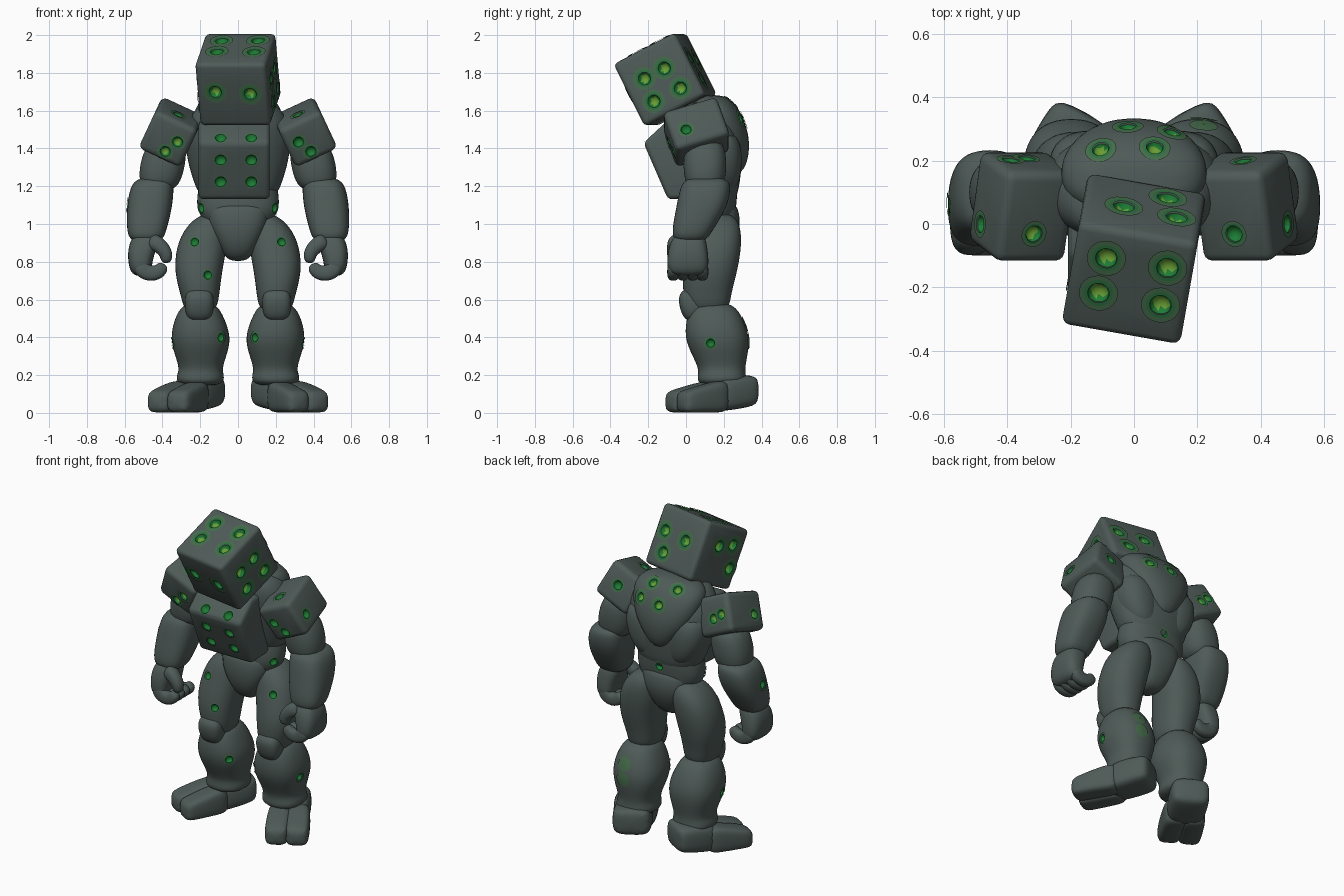
import bpy, bmesh
from math import sin, cos, pi, radians, copysign
from mathutils import Vector, Matrix
from mathutils.bvhtree import BVHTree

if "Cube" in bpy.data.objects:
    bpy.data.objects.remove(bpy.data.objects["Cube"])


def material(name, rgb):
    m = bpy.data.materials.new(name)
    m.use_nodes = True
    m.diffuse_color = (*rgb, 1)
    m.node_tree.nodes["Principled BSDF"].inputs["Base Color"].default_value = (*rgb, 1)
    return m


MATS = [material("dark_stone", (0.078, 0.105, 0.098)),
        material("deep_green", (0.012, 0.2, 0.035)),
        material("bright_green", (0.14, 0.34, 0.035)),
        material("green_rim", (0.025, 0.16, 0.05)),
        material("green_tint", (0.06, 0.15, 0.07))]
STONE, GREEN, GLOW, RIM, TINT = range(5)
parts = []


def make(name, bm, mods=(), closed=True):
    """Turn a bmesh into an object, apply its modifiers and give it the materials."""
    if closed:
        bmesh.ops.recalc_face_normals(bm, faces=bm.faces)
    me = bpy.data.meshes.new(name)
    bm.to_mesh(me)
    bm.free()
    for m in MATS:
        me.materials.append(m)
    ob = bpy.data.objects.new(name, me)
    bpy.context.collection.objects.link(ob)
    for kind, props in mods:
        mod = ob.modifiers.new(kind, kind)
        for key, value in props.items():
            setattr(mod, key, value)
    bake(ob)
    parts.append(ob)
    return ob


def bake(ob):
    if ob.modifiers:
        bpy.context.view_layer.update()
        deps = bpy.context.evaluated_depsgraph_get()
        me = bpy.data.meshes.new_from_object(ob.evaluated_get(deps))
        ob.modifiers.clear()
        ob.data = me


SMOOTH = [("SUBSURF", {"levels": 2})]


def loft(name, rings, side=1, power=2.4, plane="z", n=12, turn=None):
    """Skin superellipse rings (x, y, z, half width, half depth)."""
    bm = bmesh.new()
    loops = []
    pts = [Vector((side * r[0], r[1], r[2])) for r in rings]
    for i, r in enumerate(rings):
        u, v = Vector((1, 0, 0)), Vector((0, 1, 0))
        if plane == "y":
            v = Vector((0, 0, 1))
        elif plane == "bend":
            u = Vector((0, 1, 0))
            v = (pts[min(i + 1, len(pts) - 1)] - pts[max(i - 1, 0)]).normalized().cross(u)
        ring = []
        for k in range(n):
            a = 2 * pi * (k + 0.5) / n
            c, s = (copysign(abs(f) ** (2 / power), f) for f in (cos(a), sin(a)))
            ring.append(bm.verts.new(pts[i] + u * c * r[3] + v * s * r[4]))
        loops.append(ring)
    for a, b in zip(loops, loops[1:]):
        for k in range(n):
            bm.faces.new((a[k], a[(k + 1) % n], b[(k + 1) % n], b[k]))
    bm.faces.new(loops[0])
    bm.faces.new(loops[-1])
    if turn:
        bm.transform(turn)
    return make(name, bm, SMOOTH)


def box(name, centre, size, pitch, yaw=0, roll=0, bevel=0.025):
    rot = (Matrix.Rotation(radians(yaw), 4, "Z") @ Matrix.Rotation(radians(roll), 4, "Y")
           @ Matrix.Rotation(radians(pitch), 4, "X"))
    bm = bmesh.new()
    bmesh.ops.create_cube(bm, size=1, matrix=Matrix.Translation(centre) @ rot @ Matrix.Diagonal((*size, 1)))
    return make(name, bm, [("BEVEL", {"width": bevel, "segments": 3})])


def slab(name, profile, x, half, bevel):
    """Extrude a side profile of (y, z) points across the body."""
    bm = bmesh.new()
    a, b = ([bm.verts.new((x + e * half, *p)) for p in profile] for e in (-1, 1))
    bm.faces.new(a)
    bm.faces.new(b)
    for k in range(len(a)):
        bm.faces.new((a[k - 1], a[k], b[k], b[k - 1]))
    return make(name, bm, [("BEVEL", {"width": bevel, "segments": 3})])


VIEWS = {"front": lambda a, b: ((a, -3, b), (0, 1, 0)), "back": lambda a, b: ((a, 3, b), (0, -1, 0)),
         "left": lambda a, b: ((3, a, b), (-1, 0, 0)), "right": lambda a, b: ((-3, a, b), (1, 0, 0)),
         "top": lambda a, b: ((a, b, 3), (0, 0, -1))}
tint_bm = bmesh.new()


def surface(ob):
    return BVHTree.FromPolygons([v.co for v in ob.data.vertices], [p.vertices for p in ob.data.polygons])


def look(tree, view, a, b):
    """Point and normal where a straight sight line meets the surface."""
    start, aim = VIEWS[view](a, b)
    return tree.ray_cast(Vector(start), Vector(aim))[:2]


def tint(tree, hit, normal, radii, colours):
    """Thin tinted collars hugging the surface."""
    u = normal.orthogonal().normalized()
    w = normal.cross(u)
    rings = []
    for rad in radii:
        ring = []
        for k in range(20):
            t = 2 * pi * k / 20
            q, qn, _, _ = tree.find_nearest(hit + (u * cos(t) + w * sin(t)) * rad)
            ring.append(tint_bm.verts.new(q + qn * 0.005))
        rings.append(ring)
    for p, q, colour in zip(rings, rings[1:], colours):
        for k in range(20):
            j = (k + 1) % 20
            tint_bm.faces.new((p[k], q[k], q[j], p[j])).material_index = colour


def pips(ob, spots, r=0.028, glow=False, halo=0.0):
    """Carve round green dimples at the given (view, a, b) spots."""
    bm = bmesh.new()
    tree = surface(ob)
    for spot in spots:
        hit, normal = look(tree, *spot)
        if hit is None:
            continue
        centre = hit + normal * r * 0.25
        before = set(bm.faces)
        bmesh.ops.create_icosphere(bm, subdivisions=2, radius=r, matrix=Matrix.Translation(centre))
        for f in set(bm.faces) - before:
            deep = (f.calc_center_median() - centre).dot(normal) < -0.7 * r
            f.material_index = GLOW if glow and deep else GREEN
        if halo:
            tint(tree, hit, normal, (r * 0.95, r * 0.6 + halo * 0.4, halo), (RIM, TINT))
    cutter = make("pip_cutter", bm)
    parts.remove(cutter)
    cutter.hide_render = True
    mod = ob.modifiers.new("dimples", "BOOLEAN")
    mod.operation, mod.solver, mod.object = "DIFFERENCE", "EXACT", cutter
    bake(ob)
    bpy.data.objects.remove(cutter)


# head: a tilted die
head = box("head", (0, -0.11, 1.765), (0.38, 0.37, 0.37), 27, yaw=-10)
pips(head, [("front", -0.12, 1.7), ("front", 0.065, 1.69),
            ("top", -0.087, -0.106), ("top", 0.106, -0.137), ("top", -0.112, -0.216), ("top", 0.084, -0.254),
            ("left", -0.22, 1.77), ("left", -0.115, 1.825), ("left", -0.17, 1.65), ("left", -0.03, 1.72),
            ("right", -0.18, 1.8), ("right", -0.07, 1.83), ("right", -0.15, 1.66),
            ("back", -0.033, 1.87), ("back", 0.134, 1.88), ("back", 0.106, 1.77)], 0.036, True, 0.062)
loft("neck", [(0, 0.06, 1.5, 0.13, 0.12), (0, 0.03, 1.6, 0.12, 0.11), (0, -0.02, 1.7, 0.1, 0.1)])

# torso
loft("torso", [(0, 0.16, 1.1, 0.19, 0.11), (0, 0.15, 1.22, 0.245, 0.14), (0, 0.135, 1.38, 0.29, 0.175),
               (0, 0.11, 1.52, 0.29, 0.18), (0, 0.08, 1.62, 0.23, 0.14), (0, 0.08, 1.65, 0.16, 0.09)])
shield = loft("back_shield", [(0, 0.205, 1.25, 0.05, 0.09), (0, 0.2, 1.34, 0.13, 0.135),
                              (0, 0.195, 1.45, 0.21, 0.15), (0, 0.16, 1.58, 0.25, 0.145),
                              (0, 0.14, 1.645, 0.22, 0.115), (0, 0.13, 1.685, 0.13, 0.07)])
pips(shield, [("top", -0.105, 0.235), ("top", 0.065, 0.24), ("back", -0.02, 1.55), ("back", 0.12, 1.56)],
     0.028, True, 0.05)
chest = slab("chest_plate", [(-0.095, 1.13), (-0.225, 1.43), (-0.1, 1.545), (0.1, 1.56), (0.1, 1.14)],
             -0.02, 0.188, 0.025)
pips(chest, [("front", x, z) for x in (-0.092, 0.07) for z in (1.225, 1.34, 1.455)], 0.031, halo=0.037)
belly = loft("abdomen", [(0, 0.14, 0.98, 0.15, 0.1), (0, 0.14, 1.03, 0.2, 0.12), (0, 0.14, 1.09, 0.23, 0.13),
                         (0, 0.15, 1.18, 0.22, 0.13), (0, 0.15, 1.25, 0.2, 0.12)])
pips(belly, [("front", -0.195, 1.085), ("front", 0.195, 1.085), ("back", 0, 1.14)], 0.026, halo=0.034)
loft("pelvis", [(0, 0.13, 0.8, 0.055, 0.06), (0, 0.13, 0.87, 0.1, 0.12), (0, 0.14, 0.98, 0.165, 0.155),
                (0, 0.14, 1.07, 0.175, 0.145), (0, 0.14, 1.12, 0.15, 0.12)], power=2.8)

for s, tag in ((1, "left_"), (-1, "right_")):
    loft(tag + "back_muscle", [(0.1, 0.19, 1.16, 0.06, 0.07), (0.13, 0.18, 1.25, 0.115, 0.115),
                               (0.145, 0.175, 1.38, 0.14, 0.13), (0.15, 0.16, 1.5, 0.11, 0.11)], s)

    # shoulder dice
    shoulder = box(tag + "shoulder", (s * 0.353, 0.055, 1.487), (0.245, 0.3, 0.235), 18, roll=-25 * s, bevel=0.03)
    rear = [(-0.39, 1.55), (-0.34, 1.51)] if s < 0 else [(0.345, 1.54)]
    pips(shoulder, [("front", s * 0.32, 1.435), ("front", s * 0.385, 1.385), ("top", s * 0.318, -0.03),
                    (tag[:-1], 0, 1.5)] + [("back", x, z) for x, z in rear], 0.029, s < 0, 0.043)

    # arm
    loft(tag + "upper_arm", [(0.37, 0.1, 1.46, 0.1, 0.1), (0.395, 0.1, 1.34, 0.125, 0.12),
                             (0.41, 0.1, 1.25, 0.12, 0.115), (0.42, 0.1, 1.17, 0.09, 0.09)], s)
    forearm = loft(tag + "forearm", [(0.44, 0.11, 1.25, 0.09, 0.11), (0.455, 0.105, 1.2, 0.12, 0.14),
                                     (0.468, 0.085, 1.09, 0.125, 0.14), (0.485, 0.03, 0.96, 0.108, 0.11),
                                     (0.485, 0.02, 0.9, 0.085, 0.085)], s, 2.8)
    if s < 0:
        pips(forearm, [("right", 0.06, 1.1)], 0.026, halo=0.04)

    # curled hand
    loft(tag + "palm", [(0.48, 0.02, 0.96, 0.07, 0.08), (0.505, 0.01, 0.88, 0.08, 0.105),
                        (0.52, 0.01, 0.8, 0.065, 0.115), (0.51, 0.01, 0.72, 0.055, 0.105)], s, 3)
    for i in range(4):
        y = -0.067 + i * 0.051
        loft(tag + "finger", [(0.525, y, 0.8, 0.034, 0.044), (0.505, y, 0.75, 0.035, 0.05),
                              (0.455, y, 0.735, 0.035, 0.048), (0.41, y, 0.75, 0.034, 0.042),
                              (0.39, y, 0.79, 0.028, 0.03)], s, 2.8, "bend", 8)
    loft(tag + "thumb", [(0.475, -0.045, 0.92, 0.05, 0.05), (0.415, -0.06, 0.89, 0.045, 0.047),
                         (0.375, -0.065, 0.84, 0.04, 0.04), (0.38, -0.065, 0.79, 0.028, 0.028)],
         s, 2.4, "bend", 8)

    # leg
    thigh = loft(tag + "thigh", [(0.13, 0.17, 1.06, 0.06, 0.08), (0.165, 0.165, 0.99, 0.115, 0.13),
                                 (0.193, 0.155, 0.88, 0.14, 0.145), (0.212, 0.125, 0.74, 0.13, 0.15),
                                 (0.2, 0.11, 0.62, 0.105, 0.13), (0.2, 0.12, 0.52, 0.085, 0.11)], s)
    pips(thigh, [("front", s * 0.23, 0.905)] + ([("front", -0.16, 0.73)] if s < 0 else []), 0.024, halo=0.03)
    loft(tag + "knee", [(0.205, 0.04, 0.66, 0.055, 0.05), (0.205, 0.03, 0.62, 0.08, 0.075),
                        (0.205, 0.035, 0.55, 0.08, 0.07), (0.205, 0.05, 0.48, 0.06, 0.055)], s, 3)
    shin = loft(tag + "lower_leg", [(0.2, 0.14, 0.59, 0.08, 0.1), (0.205, 0.15, 0.52, 0.13, 0.15),
                                    (0.197, 0.165, 0.4, 0.17, 0.182), (0.197, 0.18, 0.3, 0.14, 0.15),
                                    (0.197, 0.19, 0.23, 0.115, 0.125), (0.2, 0.19, 0.19, 0.135, 0.135),
                                    (0.2, 0.19, 0.14, 0.12, 0.13)], s)
    if s > 0:
        calf = surface(shin)
        for z in (0.38, 0.47):
            tint(calf, *look(calf, "back", 0.22, z), (0.001, 0.025, 0.045), (TINT, TINT))
    pips(shin, [("front", s * 0.09, 0.4), (tag[:-1], 0.13, 0.37)], 0.024, halo=0.034)

    # foot with two broad toes, turned outward
    turn = Matrix.Translation((s * 0.268, 0.138, 0)) @ Matrix.Rotation(radians(30 * s), 4, "Z")
    loft(tag + "heel", [(0, 0.245, 0.12, 0.1, 0.075), (0, 0.2, 0.115, 0.118, 0.088), (0, 0.08, 0.105, 0.118, 0.095),
                        (0, -0.03, 0.085, 0.105, 0.085)], s, 4, "y", turn=turn)
    for t in (-1, 1):
        loft(tag + "toe", [(t * 0.052, 0.06, 0.088, 0.062, 0.088), (t * 0.056, -0.02, 0.085, 0.072, 0.085),
                           (t * 0.06, -0.17, 0.065, 0.072, 0.065), (t * 0.06, -0.235, 0.055, 0.064, 0.055)],
             s, 4, "y", turn=turn)

make("pip_tints", tint_bm, closed=False)

# smooth shading with crisp edges kept
for ob in bpy.context.selected_objects:
    ob.select_set(False)
for ob in parts:
    ob.select_set(True)
bpy.context.view_layer.objects.active = parts[0]
bpy.ops.object.shade_smooth_by_angle(angle=radians(35))
